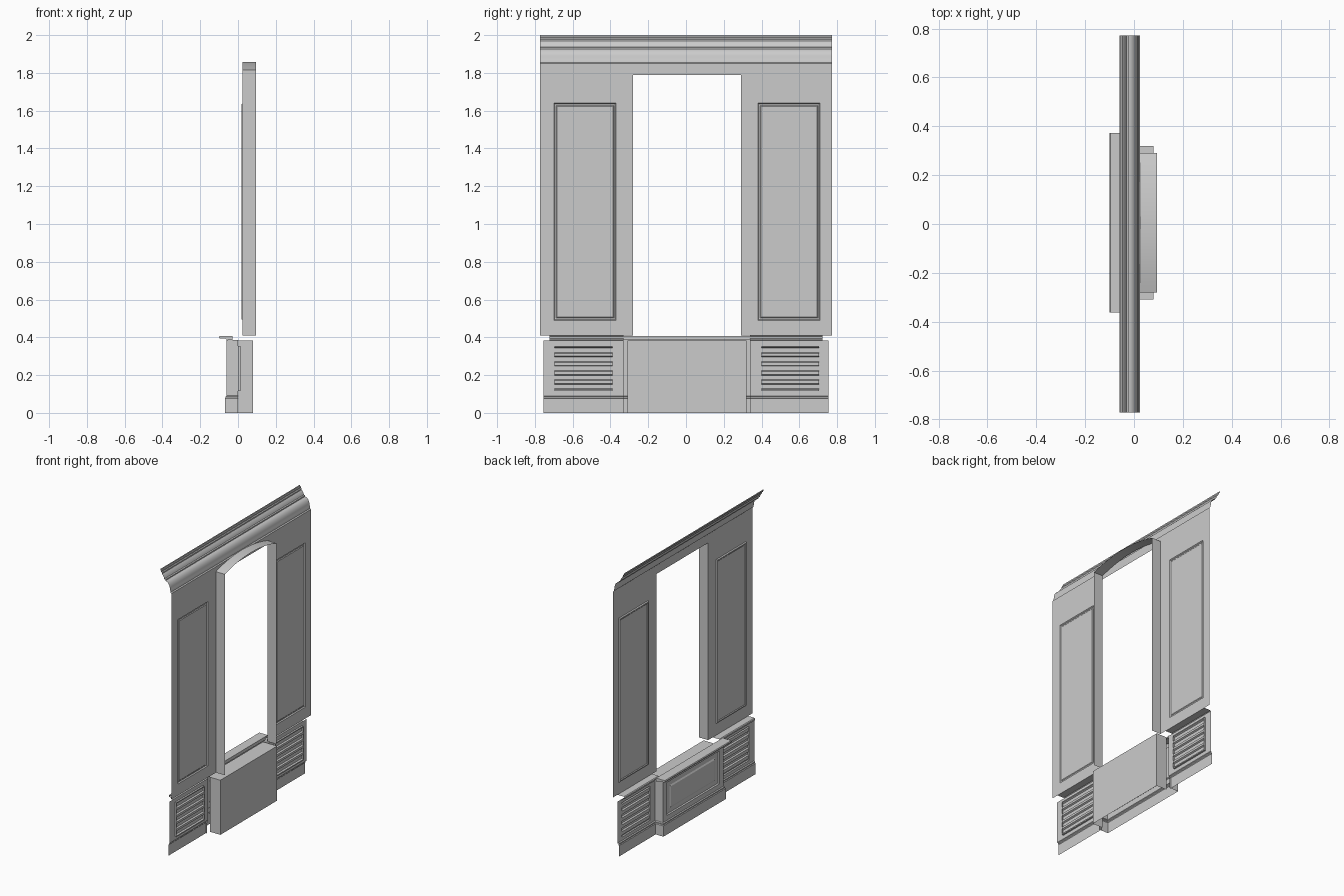
import bpy, bmesh, math

if "Cube" in bpy.data.objects:
    bpy.data.objects.remove(bpy.data.objects["Cube"])

C = 0.005  # y centre of the window bay


def finish(name, bm, out=(-1, 0, 0), smooth=False):
    """Store the sheet with its faces turned towards 'out'."""
    bmesh.ops.remove_doubles(bm, verts=bm.verts, dist=1e-5)
    bm.normal_update()
    total = sum(f.calc_area() * sum(a * b for a, b in zip(f.normal, out)) for f in bm.faces)
    if total < 0:
        bmesh.ops.reverse_faces(bm, faces=bm.faces)
    me = bpy.data.meshes.new(name)
    bm.to_mesh(me)
    bm.free()
    ob = bpy.data.objects.new(name, me)
    bpy.context.collection.objects.link(ob)
    if smooth:
        bpy.context.view_layer.objects.active = ob
        ob.select_set(True)
        bpy.ops.object.shade_smooth_by_angle(angle=math.radians(25))
        ob.select_set(False)
    return ob


def strip(name, rows, out=(-1, 0, 0), smooth=False):
    """Bridge consecutive point rows of equal length."""
    bm = bmesh.new()
    rows = [[bm.verts.new(p) for p in r] for r in rows]
    for a, b in zip(rows, rows[1:]):
        for i in range(len(a) - 1):
            bm.faces.new((a[i], a[i + 1], b[i + 1], b[i]))
    return finish(name, bm, out, smooth)


def moulding(name, profile, y0, y1, **kw):
    """Open (x, z) profile run along y."""
    return strip(name, [[(x, y, z) for x, z in profile] for y in (y0, y1)], **kw)


def panel(name, rings, fill=True):
    """Nested rectangles (y0, y1, z0, z1, x) making a panelled sheet."""
    bm = bmesh.new()
    loops = []
    for y0, y1, z0, z1, x in rings:
        y0, y1 = min(y0, y1), max(y0, y1)
        loops.append([bm.verts.new((x, y, z)) for y, z in
                      ((y0, z0), (y1, z0), (y1, z1), (y0, z1))])
    for a, b in zip(loops, loops[1:]):
        for i in range(4):
            j = (i + 1) % 4
            bm.faces.new((a[i], a[j], b[j], b[i]))
    if fill:
        bm.faces.new(loops[-1])
    return finish(name, bm)


# Skirting and chair rail profiles, relative to the wall plane
skirt = [(-0.01, 0), (-0.01, 0.075), (-0.006, 0.08), (-0.006, 0.087), (0, 0.092)]
rail = [(0, 0.38), (-0.012, 0.385), (-0.015, 0.392), (-0.03, 0.395),
        (-0.03, 0.405), (-0.025, 0.41), (0.025, 0.41)]

# Louvre slats zigzag
slats = []
for i in range(5):
    z = 0.115 + i * 0.048
    slats += [(0.012, z), (0.012, z + 0.008), (0.002, z + 0.013),
              (0.002, z + 0.036), (0.012, z + 0.041), (0.012, z + 0.048)]

for s, side in ((1, "left"), (-1, "right")):
    def Y(v):
        return C + s * v
    # Tall wall with raised panel
    panel("wall_panel_" + side, [
        (Y(0.285), s * 0.772, 0.41, 1.79, 0.025),
        (Y(0.375), Y(0.705), 0.49, 1.64, 0.025),
        (Y(0.380), Y(0.700), 0.495, 1.635, 0.018),
        (Y(0.387), Y(0.693), 0.502, 1.628, 0.018),
        (Y(0.392), Y(0.688), 0.507, 1.623, 0.022)])
    # Low wall with louvred vent
    panel("low_wall_" + side, [
        (Y(0.335), s * 0.755, 0.09, 0.382, 0.0),
        (Y(0.395), Y(0.70), 0.115, 0.355, 0.0),
        (Y(0.395), Y(0.70), 0.115, 0.355, 0.012)], fill=False)
    moulding("vent_slats_" + side, slats, Y(0.395), Y(0.70))
    moulding("skirting_" + side, skirt, Y(0.335), s * 0.755)
    moulding("chair_rail_" + side, rail, Y(0.335), s * 0.722)

# Window bay front with framed panel
panel("bay_front", [
    (C - 0.335, C + 0.335, 0.09, 0.385, -0.06),
    (C - 0.29, C + 0.29, 0.125, 0.355, -0.06),
    (C - 0.285, C + 0.285, 0.13, 0.35, -0.052),
    (C - 0.25, C + 0.25, 0.16, 0.32, -0.052),
    (C - 0.24, C + 0.24, 0.17, 0.31, -0.057)])

# Bay returns and skirting wrapped round the bay
def wrap(dx, z):
    w = 0.335 + dx
    return [(0, C - w, z), (-0.06 - dx, C - w, z), (-0.06 - dx, C + w, z), (0, C + w, z)]

strip("bay_skirting", [wrap(-x, z) for x, z in skirt])
for s, side in ((1, "left"), (-1, "right")):
    y = C + s * 0.335
    strip("bay_return_" + side, [[(-0.06, y, z), (0, y, z)] for z in (0.09, 0.385)],
          out=(0, s, 0))

# Recess box behind the bay
w = 0.314
strip("recess_box", [[(0, C - w, z), (0.08, C - w, z), (0.08, C + w, z), (0, C + w, z)]
                     for z in (0, 0.382)], out=(1, 0, 0))
strip("recess_box_top", [[(x, C - w, 0.382), (x, C + w, 0.382)] for x in (-0.03, 0.08)],
      out=(0, 0, 1))

# Sill with rounded nose and closed ends
nose = [(-0.03, 0.385), (-0.06, 0.388), (-0.068, 0.393), (-0.095, 0.393),
        (-0.1, 0.397), (-0.1, 0.403), (-0.096, 0.408), (-0.03, 0.408)]
bm = bmesh.new()
f = bm.faces.new([bm.verts.new((x, C - 0.368, z)) for x, z in nose])
ext = bmesh.ops.extrude_face_region(bm, geom=[f], use_keep_orig=True)
bmesh.ops.translate(bm, vec=(0, 0.736, 0),
                    verts=[v for v in ext["geom"] if isinstance(v, bmesh.types.BMVert)])
bmesh.ops.recalc_face_normals(bm, faces=bm.faces)
me = bpy.data.meshes.new("sill")
bm.to_mesh(me)
bm.free()
bpy.context.collection.objects.link(bpy.data.objects.new("sill", me))

# Arched window reveal
half, rise, n = 0.285, 0.042, 12
R = (half ** 2 + rise ** 2) / (2 * rise)
path = [(C - half, 0.41)]
for i in range(n + 1):
    a = math.asin(half / R) * (2 * i / n - 1)
    path.append((C + R * math.sin(a), 1.858 - R + R * math.cos(a)))
path.append((C + half, 0.41))
strip("window_reveal", [[(x, y, z) for y, z in path] for x in (0.025, 0.095)],
      out=(0, 0, -1), smooth=True)

# Frieze and crown moulding
crown = [(0.025, 1.79), (0.025, 1.85), (0.018, 1.856), (0.016, 1.87)]
for i in range(7):  # cove
    a = math.radians(90 * i / 6)
    crown.append((-0.022 + 0.036 * math.cos(a), 1.875 + 0.052 * math.sin(a)))
crown += [(-0.022, 1.935), (-0.03, 1.938), (-0.034, 1.95), (-0.042, 1.962),
          (-0.048, 1.968), (-0.048, 1.976), (-0.054, 1.98), (-0.054, 1.988),
          (-0.06, 1.99), (-0.06, 2.0)]
moulding("crown_moulding", crown, -0.772, 0.772, smooth=True)
